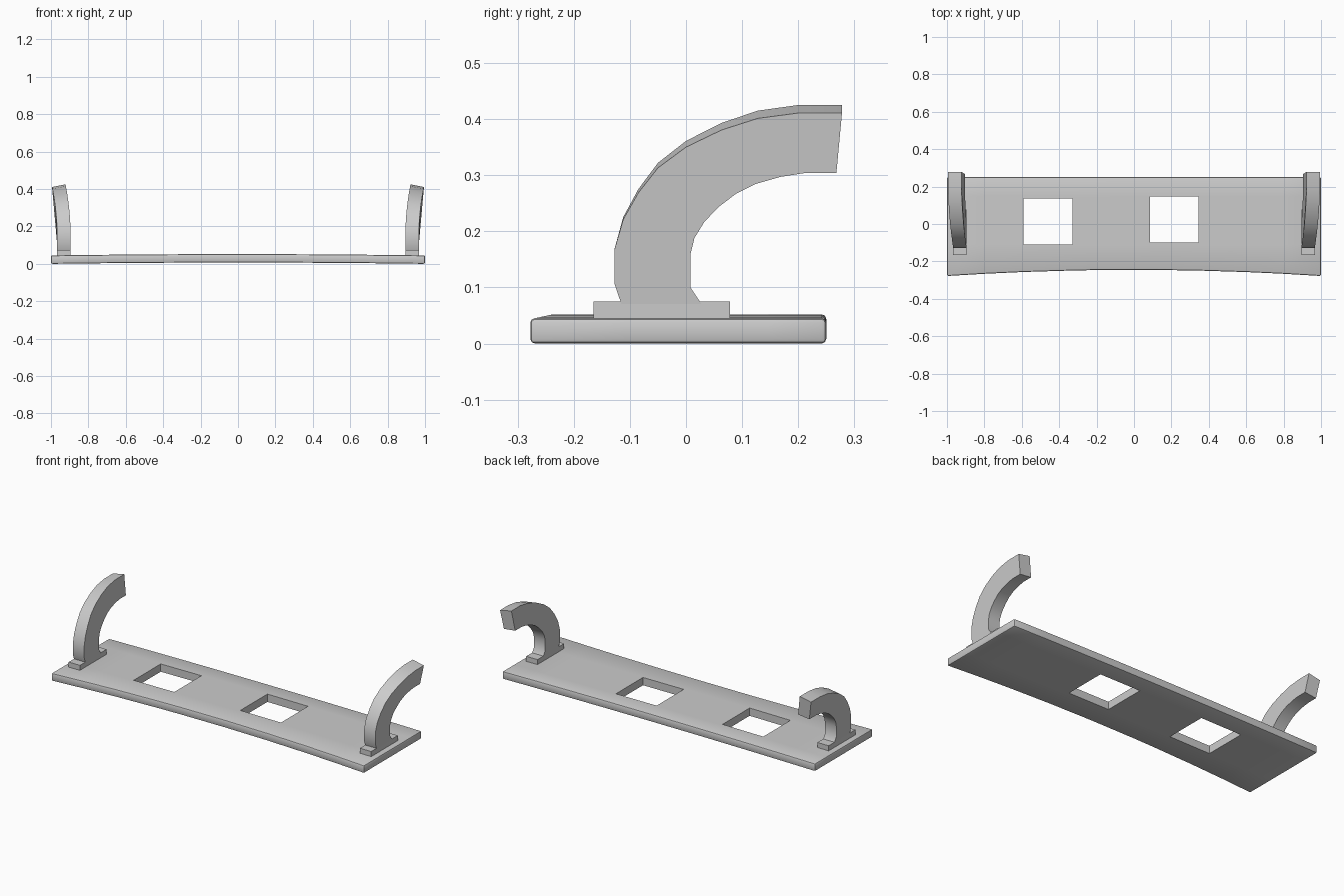
import bpy, bmesh, math

cube = bpy.data.objects.get("Cube")
if cube:
    bpy.data.objects.remove(cube, do_unlink=True)

grey = bpy.data.materials.new("light_grey")
grey.use_nodes = True
colour = (0.6, 0.6, 0.6, 1)
grey.diffuse_color = colour
grey.node_tree.nodes["Principled BSDF"].inputs["Base Color"].default_value = colour


def finish(bm, name, angle):
    bmesh.ops.recalc_face_normals(bm, faces=bm.faces)
    mesh = bpy.data.meshes.new(name)
    bm.to_mesh(mesh)
    bm.free()
    mesh.materials.append(grey)
    ob = bpy.data.objects.new(name, mesh)
    bpy.context.collection.objects.link(ob)
    bpy.ops.object.select_all(action='DESELECT')
    ob.select_set(True)
    bpy.context.view_layer.objects.active = ob
    bpy.ops.object.shade_smooth_by_angle(angle=math.radians(angle))
    return ob


# Base plate: a grid with two window openings, thickened and gently arched
HOLES = [(-0.59, -0.33, -0.11, 0.137), (0.085, 0.345, -0.1, 0.147)]
FRONT, BACK, THICK = -0.245, 0.25, 0.045
xs = sorted({-1, -0.8, -0.2, 0.6, 0.8, 1} | {v for h in HOLES for v in h[:2]})
ys = sorted({FRONT, BACK} | {v for h in HOLES for v in h[2:]})

bm = bmesh.new()
grid = [[bm.verts.new((x, y, 0)) for y in ys] for x in xs]
for i in range(len(xs) - 1):
    for j in range(len(ys) - 1):
        cx, cy = (xs[i] + xs[i + 1]) / 2, (ys[j] + ys[j + 1]) / 2
        if not any(a < cx < b and c < cy < d for a, b, c, d in HOLES):
            bm.faces.new((grid[i][j], grid[i + 1][j], grid[i + 1][j + 1], grid[i][j + 1]))
top = bmesh.ops.extrude_face_region(bm, geom=bm.faces[:], use_keep_orig=True)["geom"]
for v in top:
    if isinstance(v, bmesh.types.BMVert):
        v.co.z = THICK
bmesh.ops.recalc_face_normals(bm, faces=bm.faces)


def on_rim(v):
    return abs(v.co.x) > 0.999 or v.co.y < FRONT + 0.001 or v.co.y > BACK - 0.001


# Rounded outer rim
rim = [e for e in bm.edges if all(on_rim(v) for v in e.verts)
       and len(e.link_faces) == 2 and e.calc_face_angle() > 1]
bmesh.ops.bevel(bm, geom=rim, offset=0.008, segments=2, profile=0.5, affect='EDGES')
for v in bm.verts:
    x2 = v.co.x ** 2
    if v.co.y < FRONT + 0.02:
        v.co.y -= 0.033 * x2
    v.co.z += 0.007 * (1 - x2)
finish(bm, "base_plate", 40)

# Hook side profile as (y, z): outer curve, tip, inner curve
HOOK = [(-0.115, 0.07), (-0.127, 0.105), (-0.127, 0.17), (-0.112, 0.225),
        (-0.085, 0.275), (-0.05, 0.322), (0, 0.361), (0.063, 0.393),
        (0.128, 0.415), (0.2, 0.425), (0.278, 0.425), (0.268, 0.312),
        (0.21, 0.312), (0.168, 0.305), (0.125, 0.292), (0.09, 0.274),
        (0.06, 0.25), (0.033, 0.221), (0.015, 0.19), (0.008, 0.16),
        (0.008, 0.1), (0.028, 0.07)]
FOOT = [(-0.165, 0.04), (-0.165, 0.075), (0.078, 0.075), (0.078, 0.04)]
INNER, WIDTH = 0.895, 0.072


# Extrude a profile sideways, then splay it outwards with height
def side_part(name, profile, side):
    bm = bmesh.new()
    face = bm.faces.new([bm.verts.new((0, y, z)) for y, z in profile])
    ext = bmesh.ops.extrude_face_region(bm, geom=[face], use_keep_orig=True)["geom"]
    for v in ext:
        if isinstance(v, bmesh.types.BMVert):
            v.co.x = WIDTH
    for v in bm.verts:
        rise = max(0, v.co.z - 0.15)
        across = v.co.x
        v.co.x = side * (INNER + across + 0.36 * rise ** 2)
        v.co.z -= 0.72 * rise * across
    finish(bm, name, 35)


for label, side in (("left", 1), ("right", -1)):
    side_part(label + "_hook", HOOK, side)
    side_part(label + "_hook_foot", FOOT, side)
